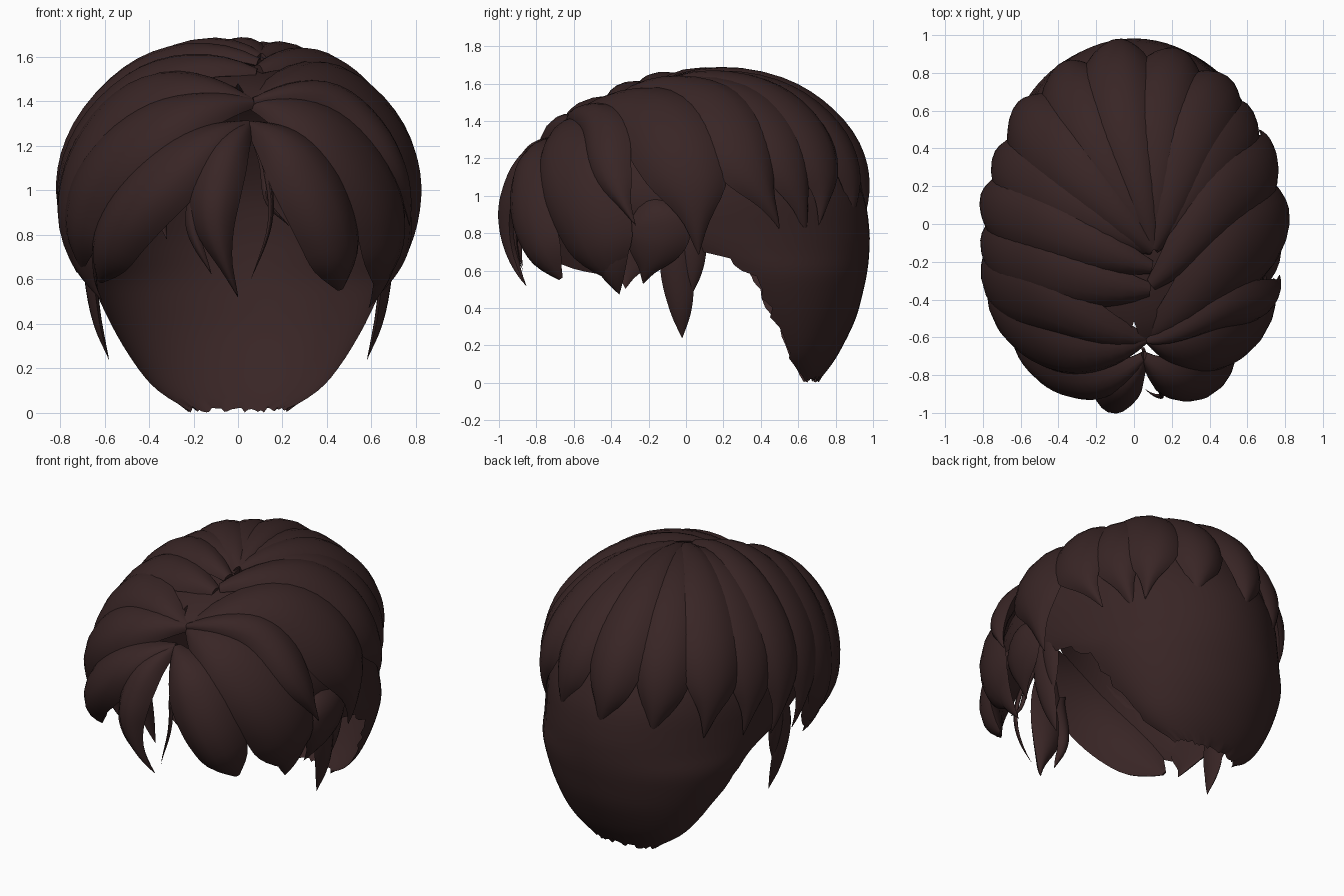
import bpy, bmesh, math, random
from mathutils import Vector

random.seed(4)
if "Cube" in bpy.data.objects:
    bpy.data.objects.remove(bpy.data.objects["Cube"])

HAIR = (0.04, 0.0185, 0.0185, 1)
mat = bpy.data.materials.new("dark brown hair")
mat.use_nodes = True
mat.diffuse_color = HAIR
bsdf = mat.node_tree.nodes["Principled BSDF"]
bsdf.inputs["Base Color"].default_value = HAIR
bsdf.inputs["Roughness"].default_value = 0.7

# Overall hair envelope: an ellipsoid slightly raised at the back
MID, RAD, TILT = Vector((0, 0, 0.9)), Vector((0.82, 0.985, 0.8)), 0.06


def to_unit(p):
    p = Vector((p[0], p[1], p[2] - TILT * p[1])) - MID
    return Vector(a / b for a, b in zip(p, RAD))


def to_world(v):
    p = MID + v * RAD
    p.z += TILT * p.y
    return p


def spline(points, t):
    """Smooth curve through points, t from 0 to 1."""
    pts = [Vector(p) for p in points]
    pts = [pts[0] * 2 - pts[1]] + pts + [pts[-1] * 2 - pts[-2]]
    x = min(max(t, 0), 1) * (len(pts) - 3)
    i = min(int(x), len(pts) - 4)
    f = x - i
    a, b, c, d = pts[i:i + 4]
    return (b * 2 + (c - a) * f + (a * 2 - b * 5 + c * 4 - d) * f ** 2
            + (b * 3 - a - c * 3 + d) * f ** 3) * 0.5


def finish(name, bm, angle):
    bmesh.ops.remove_doubles(bm, verts=bm.verts, dist=0.0005)
    bmesh.ops.recalc_face_normals(bm, faces=bm.faces)
    mesh = bpy.data.meshes.new(name)
    bm.to_mesh(mesh)
    bm.free()
    ob = bpy.data.objects.new(name, mesh)
    bpy.context.collection.objects.link(ob)
    mesh.materials.append(mat)
    bpy.ops.object.select_all(action="DESELECT")
    ob.select_set(True)
    bpy.context.view_layer.objects.active = ob
    bpy.ops.object.shade_smooth_by_angle(angle=math.radians(angle))


def skin(bm, rows, closed):
    for r0, r1 in zip(rows, rows[1:]):
        n = len(r0)
        for j in range(n if closed else n - 1):
            k = (j + 1) % n
            bm.faces.new((r0[j], r0[k], r1[k], r1[j]))


# Width and thickness along a lock: curled petal, full rounded end, slim blade
PETAL = [(0.2, 0.4), (0.6, 0.8), (0.9, 1), (1, 1), (0.95, 1), (0.7, 0.8), (0.27, 0.45), (0.01, 0.03)]
BLUNT = [(0.15, 0.4), (0.55, 0.8), (0.85, 1), (1, 1), (1, 1), (0.92, 0.95), (0.72, 0.75), (0.1, 0.1)]
BLADE = [(0.5, 0.5), (1, 1), (0.9, 1), (0.55, 0.7), (0.01, 0.03)]


def lock(name, path, width, lift=0.0, thick=0.075, shape=PETAL, free=False, steps=22):
    """Lens-section lock of hair that follows the envelope and ends in a tip."""
    ctrl = [to_unit(p) for p in path]
    if not free:
        ctrl = [c.normalized() for c in ctrl]
    across = [-1, -0.8, -0.5, -0.2, 0.2, 0.5, 0.8, 1]
    section = [(s, 1) for s in across] + [(s, -0.7) for s in across[-2:0:-1]]
    bm, rows = bmesh.new(), []
    for i in range(steps + 1):
        t = i / steps
        v = spline(ctrl, t)
        d = v.normalized()
        side = (spline(ctrl, t + 0.02) - spline(ctrl, t - 0.02)).cross(d).normalized()
        # Roots sink into the parting
        q = v.length if free else 0.94 + lift - 0.065 * (1 - t) ** 6
        w, h = spline(shape, t)
        w, h = max(w, 0.01) * width, max(h, 0.02) * thick
        rows.append([bm.verts.new(to_world((d + side * w * s).normalized()
                                           * (q + h * k * (1 - s * s))))
                     for s, k in section])
    skin(bm, rows, True)
    bm.faces.new(rows[0])
    bm.faces.new(rows[-1])
    finish(name, bm, 40)


# Scalp cap: rows of height, half width, centre y, back y, sweep angle
CAP = [(0.01, 0.22, 0.63, 0.71, 88), (0.1, 0.36, 0.58, 0.78, 92), (0.2, 0.45, 0.55, 0.84, 92),
       (0.35, 0.545, 0.48, 0.91, 92), (0.5, 0.62, 0.41, 0.95, 92), (0.6, 0.66, 0.34, 0.97, 92),
       (0.7, 0.69, 0.2, 0.98, 96), (0.82, 0.715, 0.08, 0.98, 110), (1, 0.73, 0, 0.95, 128),
       (1.2, 0.68, 0, 0.85, 150), (1.36, 0.55, 0, 0.73, 168), (1.48, 0.39, 0, 0.56, 180),
       (1.56, 0.18, 0.05, 0.33, 180), (1.58, 0.01, 0.1, 0.11, 180)]
bm, rows = bmesh.new(), []
COLS, LEVELS = 44, 39
for i in range(LEVELS + 1):
    z, wx, cy, yb, sweep = spline(CAP, i / LEVELS)
    sweep = min(sweep, 180)
    row = []
    for j in range(COLS + 1):
        u = 2 * j / COLS - 1
        ragged = sweep < 150 and abs(u) == 1
        a = math.radians(sweep * u + (random.uniform(-3, 3) if ragged else 0))
        ry = (yb - cy) * (1 if math.cos(a) > 0 else 0.92)
        dz = random.uniform(-0.01, 0.015) if i == 0 else 0
        row.append(bm.verts.new((wx * math.sin(a), cy + ry * math.cos(a), z + dz)))
    rows.append(row)
skin(bm, rows, False)
finish("scalp_cap", bm, 60)

FRONT, PART, CROWN = (0.055, -0.76, 1.33), (0.07, -0.64, 1.42), (0.11, -0.14, 1.65)

# Front fringe
lock("fringe_left", [FRONT, (0.27, -0.88, 1.15), (0.41, -0.84, 0.85), (0.51, -0.74, 0.52)],
     0.22, 0.02, 0.09, BLUNT)
lock("fringe_centre", [FRONT, (-0.07, -0.92, 1.14), (-0.11, -0.97, 0.85), (0, -0.9, 0.5)],
     0.15, 0.02)
lock("fringe_right", [FRONT, (-0.24, -0.86, 1.14), (-0.5, -0.75, 0.87), (-0.69, -0.52, 0.56)],
     0.21, 0.02, 0.09, BLUNT)
lock("fringe_right_outer", [PART, (-0.4, -0.73, 1.32), (-0.68, -0.52, 1), (-0.74, -0.36, 0.64)],
     0.25, 0.025, 0.09, BLUNT)
lock("fringe_strand_right", [(-0.14, -0.9, 1.1), (-0.21, -0.92, 0.85), (-0.12, -0.88, 0.62)],
     0.05, 0, 0.03, BLADE)
lock("fringe_strand_left", [FRONT, (0.14, -0.93, 1.1), (0.15, -0.95, 0.85), (0.06, -0.92, 0.58)],
     0.02, 0, 0.02, BLADE)
lock("fringe_strand_curl", [FRONT, (0.12, -0.88, 1.15), (0.13, -0.85, 0.95), (0.22, -0.8, 0.84)],
     0.025, -0.03, 0.02, BLADE)

# Left side, front to back
lock("left_temple", [PART, (0.44, -0.7, 1.28), (0.67, -0.54, 0.9), (0.7, -0.44, 0.52)],
     0.28, 0.015, 0.08, BLUNT)
lock("left_flick", [PART, (0.46, -0.47, 1.42), (0.75, -0.42, 1.12), (0.8, -0.28, 0.84)],
     0.14, 0.04)
lock("left_side_wide", [PART, (0.5, -0.2, 1.47), (0.78, 0.02, 1.1), (0.77, 0.07, 0.68)],
     0.29, 0.01, 0.09)
lock("left_side_rear", [(0.1, -0.35, 1.6), (0.45, 0.12, 1.52), (0.74, 0.34, 1.18), (0.7, 0.53, 0.82)],
     0.23, 0.02)
lock("left_back_corner", [CROWN, (0.42, 0.35, 1.52), (0.63, 0.58, 1.18), (0.58, 0.69, 0.77)],
     0.23, 0.0)
lock("left_ear_lock", [(0.76, -0.2, 1), (0.76, -0.16, 0.78), (0.72, -0.26, 0.48)],
     0.2, -0.02, 0.05)
lock("left_low_tip", [(0.74, -0.42, 0.9), (0.73, -0.45, 0.65), (0.66, -0.4, 0.42)],
     0.13, 0.01, 0.04, BLADE)

# Back, fanning out from the crown
for name, (x, y), tip, lift in (("back_left", (0.5, 0.76), 0.84, 0.02),
                                ("back_centre_left", (0.24, 0.93), 0.8, 0.005),
                                ("back_centre", (-0.1, 0.96), 0.82, 0.02),
                                ("back_centre_right", (-0.4, 0.84), 0.78, 0.005),
                                ("back_right", (-0.62, 0.6), 0.82, 0.02)):
    lock(name, [CROWN, (x * 0.65, y * 0.62, 1.57), (x, y, 1.18), (x * 0.97 + 0.06, y, tip)],
         0.24, lift)

# Right side, back to front
lock("right_back_corner", [CROWN, (-0.45, 0.17, 1.5), (-0.74, 0.34, 1.15), (-0.74, 0.42, 0.76)],
     0.23, 0.0)
lock("right_side_rear", [(0.1, -0.25, 1.63), (-0.45, -0.02, 1.53), (-0.78, 0.1, 1.12),
                         (-0.76, 0.2, 0.72)], 0.21, 0.02)
lock("right_side_wide", [(0.09, -0.38, 1.58), (-0.45, -0.26, 1.5), (-0.78, -0.15, 1.1),
                         (-0.76, -0.02, 0.68)], 0.24, 0.01, 0.08)
lock("right_temple", [PART, (-0.46, -0.46, 1.45), (-0.75, -0.36, 1.1), (-0.76, -0.26, 0.62)],
     0.25, 0.025, 0.08, BLUNT)
lock("right_ear_lock", [(-0.74, -0.32, 0.95), (-0.74, -0.3, 0.75), (-0.68, -0.36, 0.46)],
     0.2, 0, 0.05)

# Sideburns and the short hair in front of the ears, mirrored
for side, s in (("left", 1), ("right", -1)):
    lock(side + "_sideburn", [(s * 0.68, -0.04, 0.85), (s * 0.66, -0.05, 0.62),
                              (s * 0.63, -0.03, 0.42), (s * 0.58, -0.02, 0.24)],
         0.1, 0, 0.04, BLADE, True)
    lock(side + "_sideburn_wisp", [(s * 0.69, 0.04, 0.85), (s * 0.67, 0.04, 0.65),
                                   (s * 0.64, 0.03, 0.47)], 0.08, 0, 0.03, BLADE, True)
